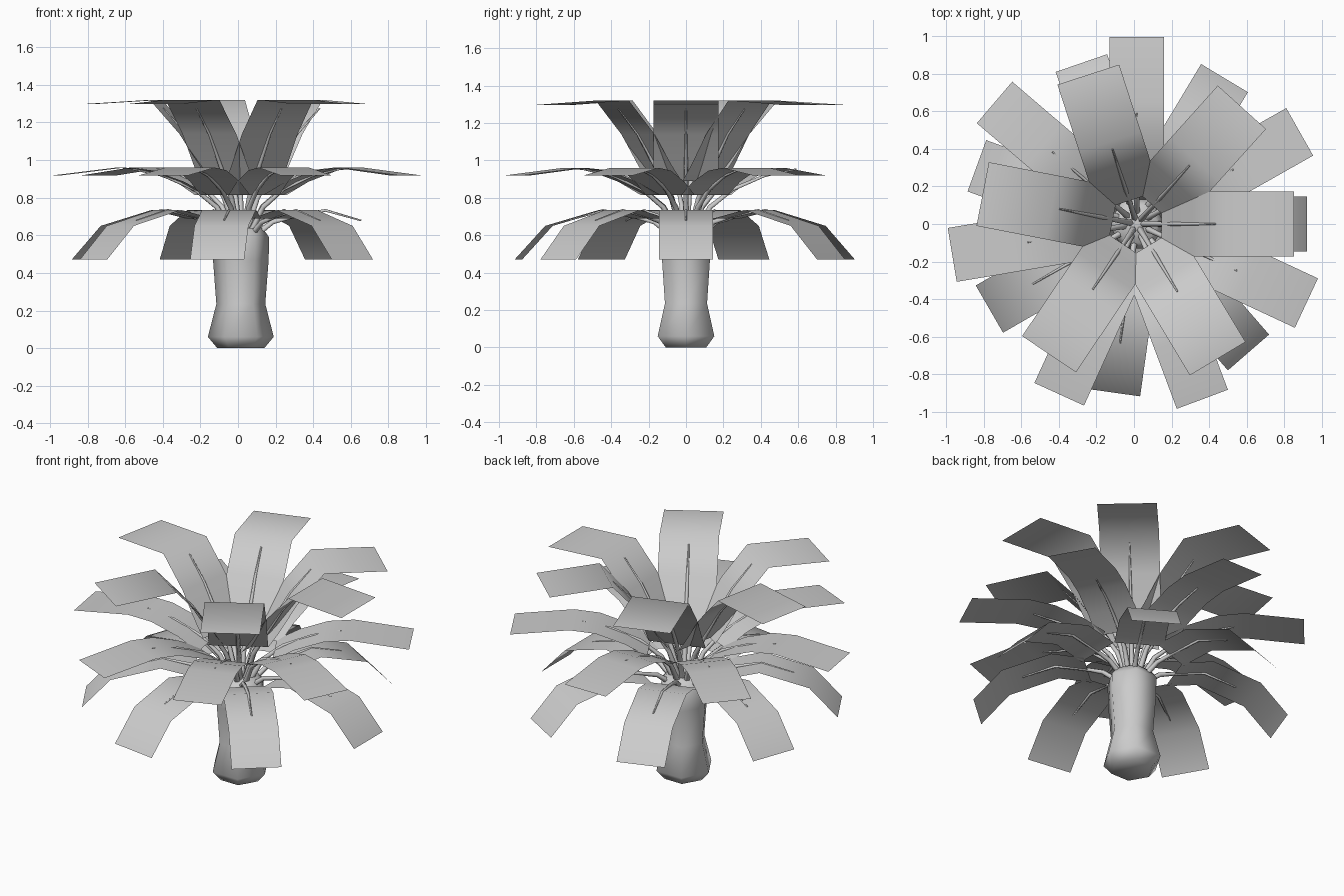
import bpy, bmesh
from math import cos, sin, pi, radians, atan2

cube = bpy.data.objects.get("Cube")
if cube:
    bpy.data.objects.remove(cube, do_unlink=True)

CENTRE_X = 0.015

grey = bpy.data.materials.new("plain_grey")
grey.use_nodes = True
grey.diffuse_color = (0.6, 0.6, 0.6, 1)
grey.node_tree.nodes["Principled BSDF"].inputs["Base Color"].default_value = (0.6, 0.6, 0.6, 1)


def finish(name, bm, smooth_angle, turn=0):
    """Turn a bmesh into a smooth shaded object on the plant axis."""
    mesh = bpy.data.meshes.new(name)
    bm.to_mesh(mesh)
    bm.free()
    mesh.materials.append(grey)
    ob = bpy.data.objects.new(name, mesh)
    bpy.context.collection.objects.link(ob)
    ob.location.x = CENTRE_X
    ob.rotation_euler.z = radians(turn)
    bpy.ops.object.select_all(action='DESELECT')
    ob.select_set(True)
    bpy.context.view_layer.objects.active = ob
    bpy.ops.object.shade_smooth_by_angle(angle=radians(smooth_angle))
    return ob


def skin(bm, rings):
    """Join closed rings of equal size and cap both ends."""
    n = len(rings[0])
    for a, b in zip(rings, rings[1:]):
        for i in range(n):
            j = (i + 1) % n
            bm.faces.new((a[i], a[j], b[j], b[i]))
    bm.faces.new(rings[0][::-1])
    bm.faces.new(rings[-1])
    bmesh.ops.recalc_face_normals(bm, faces=bm.faces)


def trunk(profile, sides=6):
    bm = bmesh.new()
    rings = [[bm.verts.new((r * cos(2 * pi * i / sides), r * sin(2 * pi * i / sides), z))
              for i in range(sides)] for r, z in profile]
    skin(bm, rings)
    finish("trunk", bm, 62)


def leaf(name, profile, width, turn):
    """A flat strip that follows a radial profile."""
    bm = bmesh.new()
    rows = [[bm.verts.new((r, s * width / 2, z)) for s in (-1, 1)] for r, z in profile]
    for a, b in zip(rows, rows[1:]):
        bm.faces.new((a[0], b[0], b[1], a[1]))
    finish(name, bm, 60, turn)


def stem(name, path, thick, turn, sides=5):
    """A tapering rod along a radial path."""
    bm = bmesh.new()
    rings = []
    last = len(path) - 1
    for k, (r, z) in enumerate(path):
        before, after = path[max(k - 1, 0)], path[min(k + 1, last)]
        slope = atan2(after[1] - before[1], after[0] - before[0])
        rad = thick * (1 - 0.75 * k / last)
        ring = []
        for i in range(sides):
            a = 2 * pi * i / sides
            up = rad * cos(a)
            ring.append(bm.verts.new((r - up * sin(slope), rad * sin(a), z + up * cos(slope))))
        rings.append(ring)
    skin(bm, rings)
    finish(name, bm, 80, turn)


# Six-sided trunk with a swollen foot
trunk([(0.125, 0), (0.175, 0.06), (0.13, 0.235), (0.148, 0.47), (0.15, 0.59), (0.115, 0.64)])

# Three tiers: leaf width, directions, leaf profile and stem path as (radius, height)
tiers = {
    "top": (0.345, (0, 48, 108, 169, 236, 301),
            [(0.13, 0.89), (0.19, 0.97), (0.30, 1.14), (0.46, 1.32), (0.835, 1.297)],
            [(0.03, 0.62), (0.09, 0.80), (0.19, 0.965), (0.30, 1.14), (0.42, 1.275)]),
    "middle": (0.29, (29.5, 90, 139.5, 189.5, 245.5, 290.5, 335),
               [(0.20, 0.815), (0.33, 0.885), (0.50, 0.945), (0.65, 0.96), (0.995, 0.918)],
               [(0.06, 0.62), (0.13, 0.75), (0.25, 0.845), (0.42, 0.917), (0.59, 0.953)]),
    "lower": (0.29, (0, 59, 109, 160, 210, 262, 311),
              [(0.26, 0.69), (0.45, 0.735), (0.74, 0.65), (0.905, 0.47)],
              [(0.08, 0.60), (0.17, 0.67), (0.28, 0.70), (0.45, 0.732), (0.64, 0.678)]),
}
for tier, (width, turns, profile, path) in tiers.items():
    for n, turn in enumerate(turns, 1):
        leaf(f"{tier}_leaf_{n}", profile, width, turn)
        stem(f"{tier}_stem_{n}", path, 0.018, turn)
